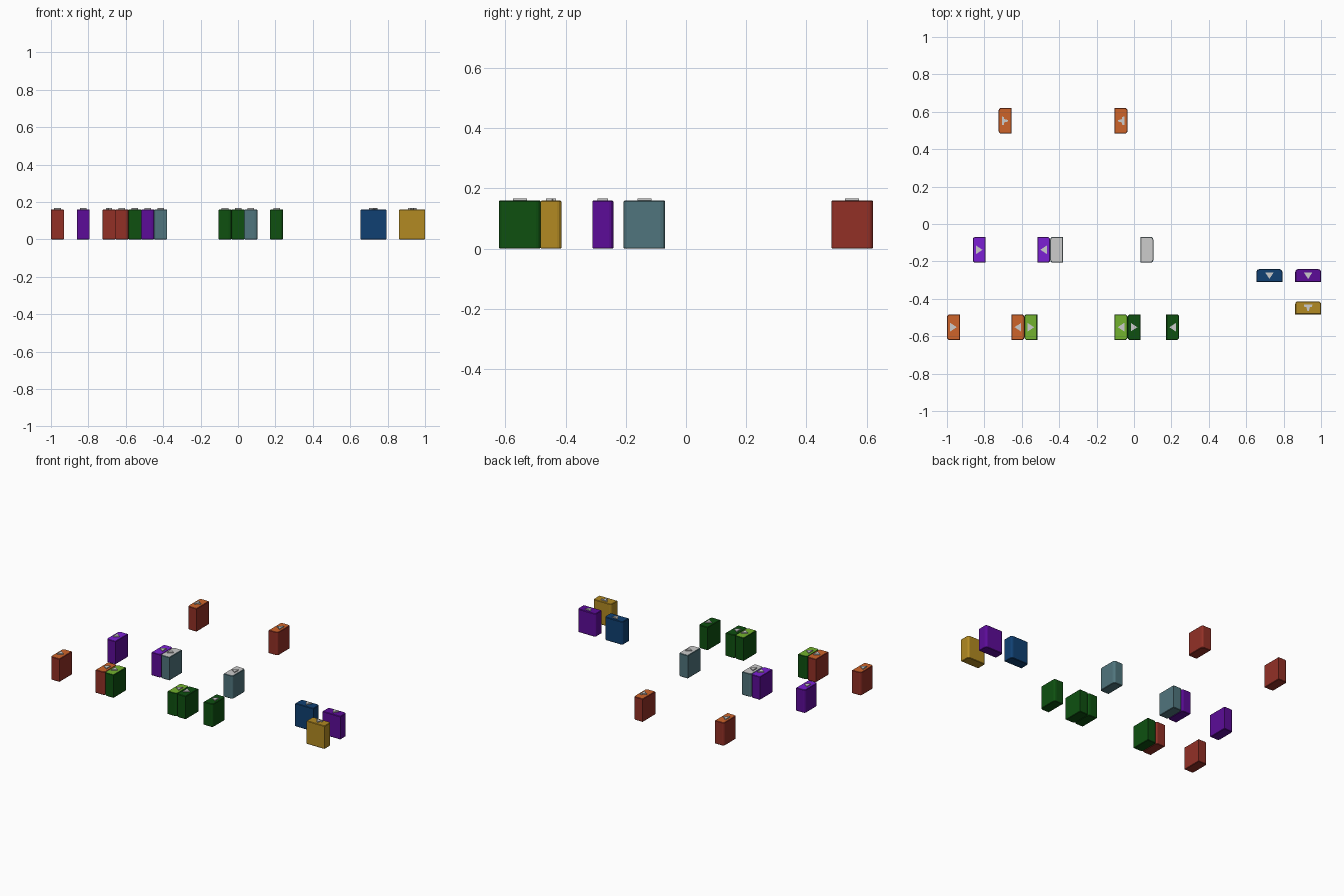
import bpy, bmesh, math

if "Cube" in bpy.data.objects:
    bpy.data.objects.remove(bpy.data.objects["Cube"])

U = 2 / 29            # layout grid step
H = 0.160             # block height
PLATE = 0.0065        # arrow plate thickness


def material(name, rgb):
    m = bpy.data.materials.new(name)
    lin = [((c / 255 + 0.055) / 1.055) ** 2.4 if c > 10 else c / 255 / 12.92 for c in rgb]
    m.diffuse_color = (*lin, 1)
    m.use_nodes = True
    m.node_tree.nodes["Principled BSDF"].inputs["Base Color"].default_value = m.diffuse_color
    return m


MATS = {n: material(n, c) for n, c in {
    "red": (146, 48, 38), "orange": (206, 100, 42),
    "dark_green": (14, 80, 16), "light_green": (114, 178, 46),
    "teal": (80, 117, 125), "light_grey": (204, 204, 204),
    "dark_purple": (92, 12, 152), "purple": (124, 32, 212),
    "gold": (178, 138, 34), "blue": (16, 64, 114)}.items()}


def prism(bm, pts, z0, z1):
    """Extrude a flat outline between two heights."""
    low = [bm.verts.new((x, y, z0)) for x, y in pts]
    high = [bm.verts.new((x, y, z1)) for x, y in pts]
    bm.faces.new(low[::-1])
    bm.faces.new(high)
    n = len(pts)
    for i in range(n):
        j = (i + 1) % n
        bm.faces.new((low[i], low[j], high[j], high[i]))


def finish(bm, name, mats, loc, angle):
    bmesh.ops.recalc_face_normals(bm, faces=bm.faces)
    me = bpy.data.meshes.new(name)
    bm.to_mesh(me)
    bm.free()
    for m in mats:
        me.materials.append(MATS[m])
    ob = bpy.data.objects.new(name, me)
    ob.location = loc
    ob.rotation_euler.z = angle
    bpy.context.collection.objects.link(ob)
    return ob


def block(name, side, top, x, y, angle, notched):
    # body: flat towards the arrow (-y), rounded upright corners behind
    r, w, d = 0.015, U, U / 2
    arc = [math.radians(a) for a in (0, 30, 60, 90)]
    right = [(w - r + r * math.cos(a), d - r + r * math.sin(a)) for a in arc]
    left = [(-px, py) for px, py in reversed(right)]
    bm = bmesh.new()
    prism(bm, [(-w, -d), (w, -d)] + right + left, 0, H)
    # fine softening of the top and bottom rims
    rims = [e for e in bm.edges if abs(e.verts[0].co.z - e.verts[1].co.z) < 1e-6]
    bmesh.ops.bevel(bm, geom=rims, offset=0.003, segments=1, affect='EDGES')
    bm.normal_update()
    for f in bm.faces:
        f.material_index = 1 if f.normal.z > 0.9 else 0
    finish(bm, name + "_block", [side, top], (x, y, 0), angle)

    # raised arrow plate on top
    pts = [(-0.023, 0.017), (0.023, 0.017), (0, -0.018)]
    if notched:
        pts = [(-0.023, 0.017), (0.023, 0.017), (0.021, 0.006), (0.009, 0.004),
               (0.004, -0.016), (-0.004, -0.016), (-0.009, 0.004), (-0.021, 0.006)]
    bm = bmesh.new()
    prism(bm, pts, 0, PLATE)
    finish(bm, name + "_arrow", ["light_grey"], (x, y, H), angle)


# name, side, top, x and y in grid steps, facing, notched arrow
E, W, S = math.pi / 2, -math.pi / 2, 0
LAYOUT = [
    ("back_orange_left", "red", "orange", -10, 8, E, True),
    ("back_orange_right", "red", "orange", -1, 8, W, True),
    ("purple_left", "dark_purple", "purple", -12, -2, E, False),
    ("purple_right", "dark_purple", "purple", -7, -2, W, False),
    ("grey_left", "teal", "light_grey", -6, -2, E, False),
    ("grey_right", "teal", "light_grey", 1, -2, W, False),
    ("front_orange_left", "red", "orange", -14, -8, E, False),
    ("front_orange_right", "red", "orange", -9, -8, W, False),
    ("light_green_left", "dark_green", "light_green", -8, -8, E, False),
    ("light_green_right", "dark_green", "light_green", -1, -8, W, False),
    ("dark_green_left", "dark_green", "dark_green", 0, -8, E, False),
    ("dark_green_right", "dark_green", "dark_green", 3, -8, W, False),
    ("blue", "blue", "blue", 10.5, -4, S, False),
    ("dark_purple", "dark_purple", "dark_purple", 13.5, -4, S, False),
    ("gold", "gold", "gold", 13.5, -6.5, S, True),
]
for name, side, top, gx, gy, angle, notched in LAYOUT:
    block(name, side, top, gx * U, gy * U, angle, notched)
